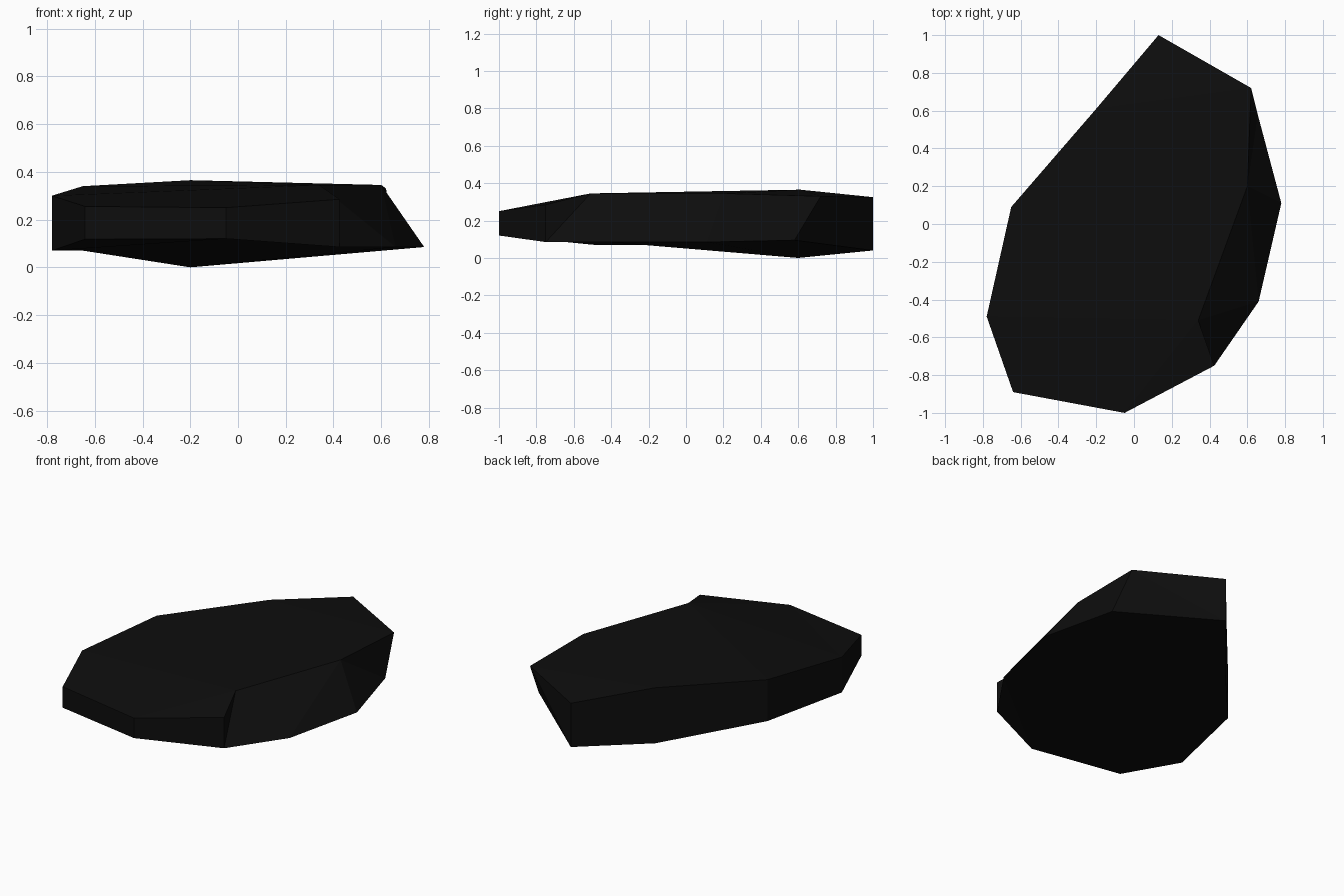
import bpy
import bmesh

# Remove the default cube
cube = bpy.data.objects.get("Cube")
if cube:
    bpy.data.objects.remove(cube, do_unlink=True)

# Near-black stone material
stone = bpy.data.materials.new("black_stone")
stone.use_nodes = True
colour = (0.0042, 0.0042, 0.0042, 1)
stone.diffuse_color = colour
bsdf = next(n for n in stone.node_tree.nodes if n.type == 'BSDF_PRINCIPLED')
bsdf.inputs["Base Color"].default_value = colour

# Upper rim of the slab, clockwise from the back tip
upper_rim = [
    (0.13, 1.0, 0.325), (0.62, 0.72, 0.33), (0.60, 0.20, 0.345),
    (0.34, -0.51, 0.345), (0.425, -0.75, 0.285), (-0.05, -1.0, 0.25),
    (-0.64, -0.89, 0.255), (-0.78, -0.49, 0.30), (-0.65, 0.09, 0.34),
    (-0.20, 0.61, 0.365),
]

# Lower rim: same outline, but chipped outward on the left flank
lower_rim = [
    (0.13, 1.0, 0.04), (0.655, 0.58, 0.095), (0.78, 0.11, 0.085),
    (0.66, -0.41, 0.085), (0.425, -0.75, 0.085), (-0.05, -1.0, 0.12),
    (-0.64, -0.89, 0.118), (-0.78, -0.49, 0.07), (-0.65, 0.09, 0.07),
    (-0.20, 0.60, 0.0),
]

# Facets shared by the top and the underside, as rim indices
facets = [(0, 1, 2, 9), (9, 2, 3, 8), (8, 3, 5, 6, 7), (3, 4, 5)]

bm = bmesh.new()
top = [bm.verts.new(p) for p in upper_rim]
bottom = [bm.verts.new(p) for p in lower_rim]

for facet in facets:
    bm.faces.new([top[i] for i in reversed(facet)])
    bm.faces.new([bottom[i] for i in facet])

# Side walls joining the rims
count = len(top)
for i in range(count):
    j = (i + 1) % count
    bm.faces.new((top[i], top[j], bottom[j], bottom[i]))

bmesh.ops.recalc_face_normals(bm, faces=bm.faces)
bmesh.ops.triangulate(bm, faces=bm.faces)

# Flat-shaded rock slab
mesh = bpy.data.meshes.new("rock_slab")
bm.to_mesh(mesh)
bm.free()
mesh.materials.append(stone)
slab = bpy.data.objects.new("rock_slab", mesh)
bpy.context.collection.objects.link(slab)
